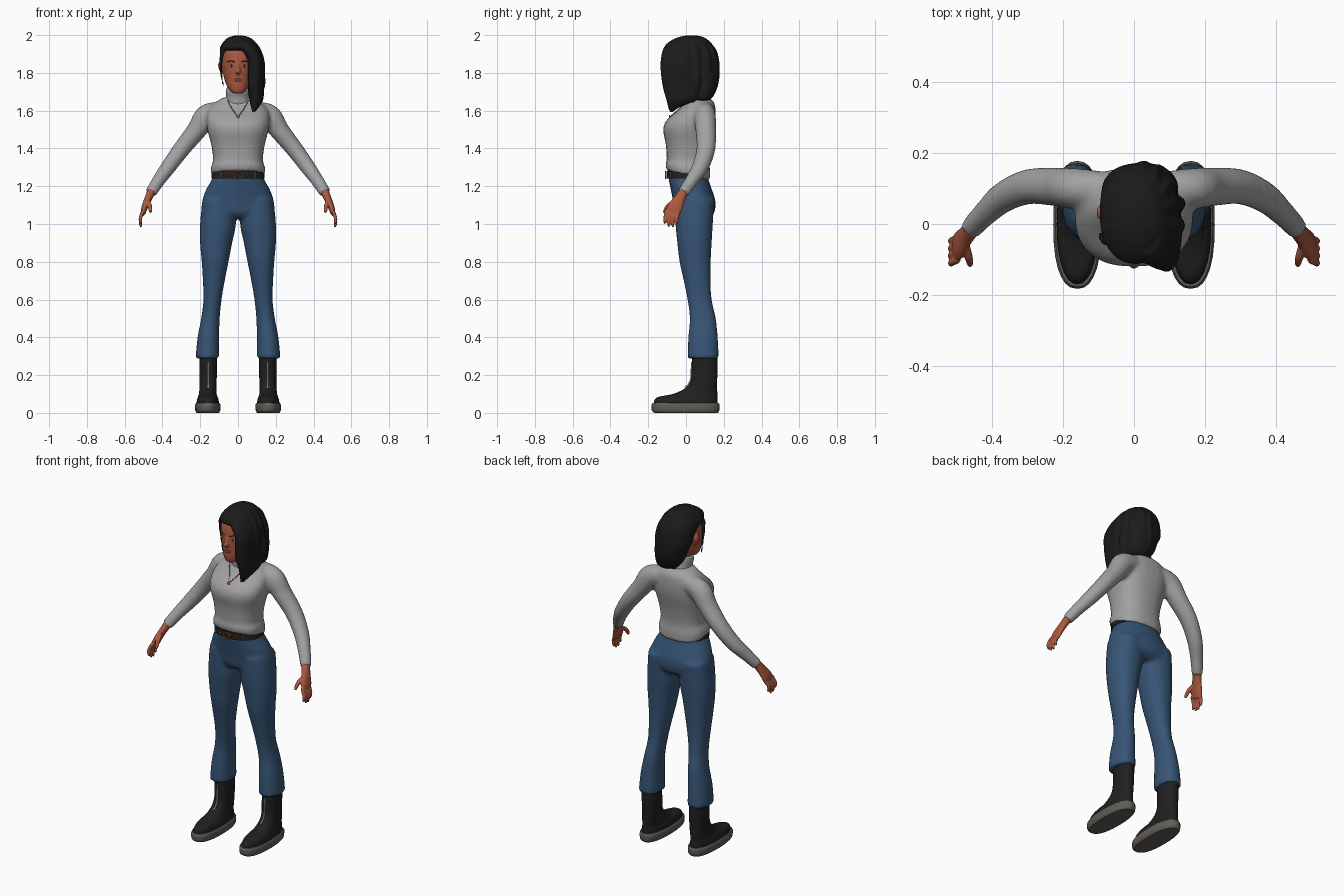
import bpy
import bmesh
import math
from mathutils import Matrix, Vector

default = bpy.data.objects.get("Cube")
if default:
    bpy.data.objects.remove(default, do_unlink=True)


def material(name, r, g, b):
    m = bpy.data.materials.new(name)
    m.use_nodes = True
    m.diffuse_color = (r, g, b, 1)
    for node in m.node_tree.nodes:
        if node.type == 'BSDF_PRINCIPLED':
            node.inputs["Base Color"].default_value = (r, g, b, 1)
            node.inputs["Roughness"].default_value = 0.8
    return m


knit = material("grey knit", .36, .36, .36)
denim = material("blue denim", .038, .09, .18)
skin = material("brown skin", .40, .10, .05)
black = material("black hair", .011, .011, .011)
leather = material("black leather", .014, .014, .014)
rubber = material("grey rubber", .12, .11, .095)
strap = material("dark brown belt", .022, .014, .011)
copper = material("copper", .42, .11, .05)
silver = material("silver", .5, .5, .5)
lip = material("lip red", .22, .045, .035)


def smooth_path(rows, steps=4):
    """Catmull-Rom interpolation of rows of numbers."""
    rows = [Vector(r) for r in rows]
    out = []
    for i in range(len(rows) - 1):
        p0, p1 = rows[max(i - 1, 0)], rows[i]
        p2, p3 = rows[i + 1], rows[min(i + 2, len(rows) - 1)]
        for k in range(steps):
            t = k / steps
            out.append(p1 + (p2 - p0) * (t / 2)
                       + (p0 * 2 - p1 * 5 + p2 * 4 - p3) * (t * t / 2)
                       + (p1 * 3 - p0 - p2 * 3 + p3) * (t * t * t / 2))
    return out + [rows[-1]]


def skin_rings(bm, rings):
    """Bridge rings of points and close both ends."""
    loops = [[bm.verts.new(p) for p in ring] for ring in rings]
    n = len(loops[0])
    for a, b in zip(loops, loops[1:]):
        for i in range(n):
            j = (i + 1) % n
            bm.faces.new((a[i], a[j], b[j], b[i]))
    for loop in (loops[0], loops[-1]):
        cap = bm.faces.new(loop)
        for e in cap.edges:
            e.smooth = False


def stack(bm, rows, sides=(1,), power=2.2, n=28):
    """Level sections: z, centre x, half width, front y, back y, forward tilt."""
    for s in sides:
        rings = []
        for z, x, w, front, back, tilt in smooth_path([(*r, 0)[:6] for r in rows]):
            ring = []
            for i in range(n):
                a = math.tau * i / n
                c, d = (math.copysign(abs(f) ** (2 / power), f) for f in (math.cos(a), math.sin(a)))
                ring.append((s * (x + w * c), (front + back) / 2 + d * (back - front) / 2, z - tilt * d))
            rings.append(ring)
        skin_rings(bm, rings)


def tube(bm, rows, sides=(1,), n=16):
    """Sections across a path: x, y, z, thickness, breadth."""
    path = smooth_path(rows)
    pts = [Vector(r[:3]) for r in path]
    for s in sides:
        rings = []
        for i, r in enumerate(path):
            t = (pts[min(i + 1, len(pts) - 1)] - pts[max(i - 1, 0)]).normalized()
            u = t.cross(Vector((0, 1, 0))).normalized()
            v = t.cross(u)
            ring = []
            for k in range(n):
                a = math.tau * k / n
                p = pts[i] + u * r[3] * math.cos(a) + v * r[4] * math.sin(a)
                ring.append((s * p.x, p.y, p.z))
            rings.append(ring)
        skin_rings(bm, rings)


def finish(name, bm, mat, voxel=0, relax=3):
    """Make the object; voxel fuses overlapping volumes into one surface."""
    bmesh.ops.recalc_face_normals(bm, faces=bm.faces)
    for f in bm.faces:
        f.smooth = True
    mesh = bpy.data.meshes.new(name)
    bm.to_mesh(mesh)
    bm.free()
    mesh.materials.append(mat)
    ob = bpy.data.objects.new(name, mesh)
    bpy.context.collection.objects.link(ob)
    if voxel:
        fuse = ob.modifiers.new("Fuse", 'REMESH')
        fuse.mode = 'VOXEL'
        fuse.voxel_size = voxel
        fuse.use_smooth_shade = True
        soft = ob.modifiers.new("Relax", 'SMOOTH')
        soft.factor = .5
        soft.iterations = relax
    return ob


def surface(ob, x, z, lift=0.0):
    """Point on the front of an object."""
    bpy.context.view_layer.update()
    dg = bpy.context.evaluated_depsgraph_get()
    hit, loc, _, _ = ob.evaluated_get(dg).ray_cast((x, -1, z), (0, 1, 0))
    return Vector((x, (loc.y if hit else 0) - lift, z))


def cord(name, points, radius, mat, cyclic=False):
    cu = bpy.data.curves.new(name, 'CURVE')
    cu.dimensions = '3D'
    cu.bevel_depth = radius
    cu.bevel_resolution = 2
    cu.use_fill_caps = True
    sp = cu.splines.new('POLY')
    sp.points.add(len(points) - 1)
    for p, co in zip(sp.points, points):
        p.co = (*co, 1)
    sp.use_cyclic_u = cyclic
    cu.materials.append(mat)
    ob = bpy.data.objects.new(name, cu)
    bpy.context.collection.objects.link(ob)


def spot(name, ob, x, z, w, h, mat, lift=0.0):
    """Thin oval plate lying on the front of an object."""
    bm = bmesh.new()
    place = Matrix.Translation(surface(ob, x, z, lift)) @ Matrix.Diagonal((w, .004, h, 1))
    bmesh.ops.create_uvsphere(bm, u_segments=16, v_segments=10, radius=1, matrix=place)
    finish(name, bm, mat)


both = (1, -1)

# Sweater: trunk and sleeves fused, then the rolled collar
bm = bmesh.new()
stack(bm, [(1.257, 0, .142, -.103, .128, .026), (1.30, 0, .143, -.108, .128, .018),
           (1.34, 0, .132, -.102, .122), (1.42, 0, .142, -.107, .132),
           (1.50, 0, .163, -.121, .15), (1.55, 0, .167, -.102, .157),
           (1.60, 0, .16, -.045, .157), (1.64, 0, .125, -.012, .15),
           (1.67, 0, .08, .0, .125)], power=2.4)
tube(bm, [(.09, .10, 1.60, .05, .05), (.165, .10, 1.57, .064, .058), (.22, .105, 1.495, .053, .055),
          (.30, .105, 1.395, .046, .05), (.37, .075, 1.30, .041, .044),
          (.42, .03, 1.23, .035, .036), (.463, -.015, 1.163, .031, .031)], both)
sweater = finish("sweater", bm, knit, .011)
bm = bmesh.new()
stack(bm, [(1.635, 0, .07, -.015, .125), (1.67, 0, .064, -.018, .115), (1.70, 0, .064, -.025, .108, -.008),
           (1.72, 0, .06, -.024, .102, -.01), (1.723, 0, .052, -.015, .095, -.01)])
finish("collar", bm, knit)

# Jeans: hips and flared legs fused
bm = bmesh.new()
stack(bm, [(1.275, 0, .128, -.09, .112), (1.24, 0, .137, -.092, .118), (1.18, 0, .17, -.08, .138),
           (1.12, 0, .19, -.068, .156), (1.06, 0, .19, -.058, .15), (1.03, 0, .15, -.03, .12)])
stack(bm, [(1.13, .10, .088, -.06, .15), (1.0, .106, .095, -.056, .142), (.9, .116, .085, -.046, .136),
           (.8, .121, .071, -.034, .131), (.7, .128, .058, -.012, .13), (.6, .135, .048, .008, .136),
           (.5, .146, .049, .02, .158), (.4, .157, .057, .012, .168), (.287, .162, .063, .008, .174)], both)
jeans = finish("jeans", bm, denim, .011)

# Belt with loops and a ring buckle
bm = bmesh.new()
stack(bm, [(1.242, 0, .141, -.1, .121), (1.26, 0, .14, -.101, .12), (1.28, 0, .139, -.1, .119)], n=40)
belt = finish("belt", bm, strap)
for side, word in zip(both, ("left", "right")):
    cord(word + "_belt_loop", [surface(belt, side * .09, z, .001) for z in (1.243, 1.26, 1.278)], .006, denim)
    spot(word + "_belt_stud", belt, side * .05, 1.26, .005, .005, copper)
ring = [(math.cos(math.tau * i / 20), math.sin(math.tau * i / 20)) for i in range(20)]
cord("buckle", [(.024 * c, -.107, 1.26 + .018 * d) for c, d in ring], .004, copper, True)

# Boots and soles
bm = bmesh.new()
stack(bm, [(.04, .16, .058, -.17, .168), (.065, .16, .058, -.168, .168), (.085, .16, .052, -.145, .167),
           (.1, .16, .047, -.07, .166), (.13, .159, .045, -.005, .165), (.17, .158, .045, .025, .165),
           (.23, .157, .046, .03, .167), (.31, .157, .046, .032, .167)], both)
boots = finish("boots", bm, leather)
bm = bmesh.new()
stack(bm, [(0, .16, .058, -.165, .168), (.012, .16, .066, -.18, .176),
           (.04, .16, .068, -.183, .178), (.052, .16, .062, -.177, .172)], both, power=2.4)
finish("boot_soles", bm, rubber)
for side, word in zip(both, ("left", "right")):
    zipper = [surface(boots, side * .157, .13 + .02 * i, .001) for i in range(8)]
    cord(word + "_boot_zip", zipper, .004, silver)
    spot(word + "_zip_pull", boots, side * .157, .135, .007, .012, silver)

# Hands: palm, four fingers and thumb
bm = bmesh.new()
tube(bm, [(.452, -.005, 1.185, .024, .024), (.475, -.033, 1.135, .02, .03),
          (.495, -.06, 1.085, .017, .041), (.503, -.07, 1.052, .011, .036)], both)
for i, drop in enumerate((1.0, .984, .982, .998)):
    y = -.102 + .021 * i
    tube(bm, [(.498, y, 1.075, .01, .01), (.516, y - .008, 1.035, .0095, .0095),
              (.515, y - .01, drop + .012, .008, .008), (.511, y - .009, drop, .003, .003)], both)
tube(bm, [(.482, -.045, 1.125, .013, .013), (.468, -.09, 1.1, .012, .012),
          (.463, -.113, 1.068, .009, .009), (.464, -.118, 1.058, .003, .003)], both)
finish("hands", bm, skin, .0045, 2)

# Head: skull, jaw, nose, ears and neck
bm = bmesh.new()
stack(bm, [(1.69, 0, .02, -.08, -.035), (1.70, 0, .037, -.092, -.01), (1.73, 0, .059, -.099, .05),
           (1.77, 0, .073, -.101, .1), (1.82, 0, .083, -.103, .13), (1.87, 0, .088, -.105, .145),
           (1.92, 0, .085, -.095, .14), (1.96, 0, .066, -.06, .11), (1.98, 0, .03, -.02, .07)])
stack(bm, [(1.62, 0, .048, .005, .1), (1.7, 0, .048, -.01, .09), (1.77, 0, .05, -.02, .09)])
tube(bm, [(0, -.094, 1.865, .007, .008), (0, -.108, 1.83, .009, .009),
          (0, -.115, 1.808, .015, .012), (0, -.105, 1.798, .009, .007)])
stack(bm, [(1.797, .085, .005, .02, .035), (1.815, .09, .01, .012, .045),
           (1.845, .094, .012, .012, .053), (1.862, .092, .005, .022, .045)], both)
head = finish("head", bm, skin, .006)

# Face details
for side, word in zip(both, ("left", "right")):
    spot(word + "_eye", head, side * .035, 1.838, .015, .006, silver)
    spot(word + "_iris", head, side * .035, 1.838, .006, .0055, black, .002)
    brow = [surface(head, side * x, z) for x, z in ((.016, 1.857), (.035, 1.864), (.055, 1.859))]
    cord(word + "_brow", brow, .003, black)
spot("lips", head, 0, 1.762, .022, .008, lip)

# Hair: crown, side sweep over the left of the face, wavy locks
bm = bmesh.new()
stack(bm, [(1.998, .005, .02, .0, .06), (1.986, .005, .06, -.05, .1), (1.96, .005, .086, -.096, .132),
           (1.935, .005, .1, -.114, .15), (1.913, .005, .102, -.085, .16), (1.88, .01, .104, -.03, .168),
           (1.82, .015, .104, .015, .172), (1.77, .03, .095, .02, .172), (1.71, .04, .085, .03, .16),
           (1.665, .055, .065, .045, .135), (1.65, .055, .04, .06, .11)])
stack(bm, [(1.97, .03, .05, -.085, .08), (1.93, .055, .055, -.12, .1), (1.87, .088, .044, -.134, .1),
           (1.80, .091, .044, -.134, .1), (1.72, .093, .042, -.122, .1), (1.66, .097, .037, -.105, .06),
           (1.62, .09, .022, -.095, -.03), (1.59, .081, .006, -.086, -.072)])
for i in range(8):
    a = math.radians(-62 + 26 * i)
    c, d = math.cos(a), math.sin(a)
    wave = .005 * (-1) ** i
    low = 1.615 + .007 * i
    tube(bm, [(.02 + .04 * c, .02 + .06 * d, 1.972, .018, .018),
              (.025 + .078 * c, .02 + .12 * d, 1.92, .02, .02),
              (.03 + .09 * c + wave, .02 + .138 * d, 1.84, .021, .021),
              (.035 + .09 * c - wave, .02 + .134 * d, 1.75, .02, .02),
              (.04 + .078 * c + wave, .015 + .115 * d, 1.68, .016, .016),
              (.045 + .062 * c, .01 + .1 * d, low, .005, .005)])
tube(bm, [(-.08, -.05, 1.92, .012, .012), (-.092, -.035, 1.86, .008, .012),
          (-.088, -.03, 1.79, .006, .007), (-.076, -.04, 1.72, .004, .004)])
finish("hair", bm, black, .007, 2)

# Necklace with pendant
chain = [(-.055, 1.655), (-.045, 1.635), (-.028, 1.605), (-.012, 1.583), (0, 1.57)]
chain += [(-x, z) for x, z in reversed(chain[:-1])]
cord("necklace", [surface(sweater, x, z, .002) for x, z in chain], .0025, copper)
spot("pendant", sweater, 0, 1.567, .009, .011, copper, .003)
